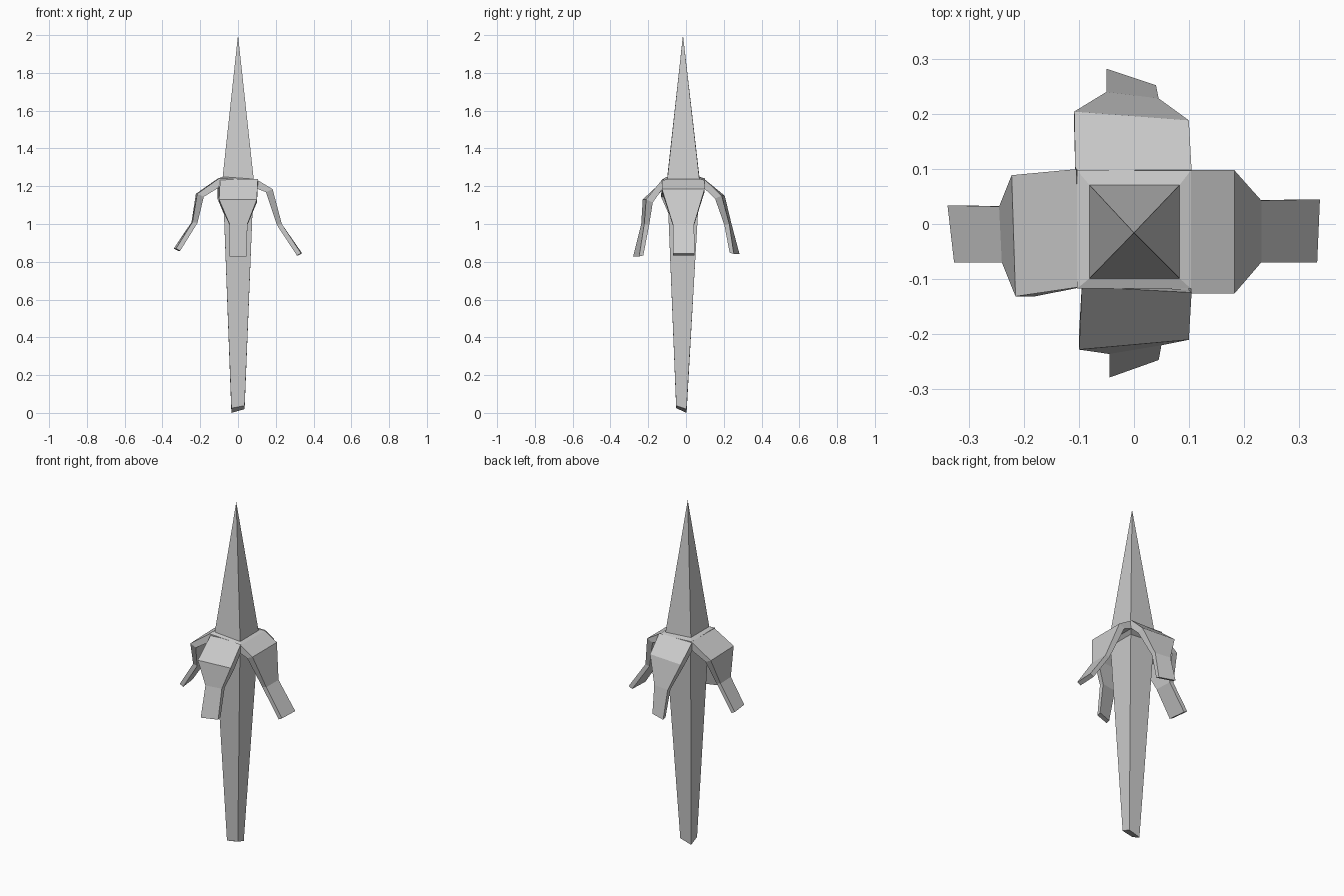
import bpy, bmesh

if "Cube" in bpy.data.objects:
    bpy.data.objects.remove(bpy.data.objects["Cube"])


def loft(name, rings, apex=None):
    """Skin a list of four-point rings, capping the ends (or closing to an apex)."""
    bm = bmesh.new()
    loops = [[bm.verts.new(p) for p in ring] for ring in rings]
    for a, b in zip(loops, loops[1:]):
        for i in range(4):
            j = (i + 1) % 4
            bm.faces.new((a[i], a[j], b[j], b[i]))
    bm.faces.new(loops[0][::-1])
    if apex:
        tip = bm.verts.new(apex)
        for i in range(4):
            bm.faces.new((loops[-1][i], loops[-1][(i + 1) % 4], tip))
    else:
        bm.faces.new(loops[-1])
    bmesh.ops.recalc_face_normals(bm, faces=bm.faces)
    mesh = bpy.data.meshes.new(name)
    bm.to_mesh(mesh)
    bm.free()
    obj = bpy.data.objects.new(name, mesh)
    bpy.context.collection.objects.link(obj)
    return obj


def rect(x0, x1, y0, y1, z_left, z_right):
    return [(x0, y0, z_left), (x1, y0, z_right), (x1, y1, z_right), (x0, y1, z_left)]


# Tapered trunk with slanted foot, shoulder collar and pointed spire
foot = [(-.035, -.052, .025), (.035, -.052, .038), (.035, .003, .02), (-.035, .003, 0)]
loft("trunk_and_spire", [
    foot,
    rect(-.079, .081, -.098, .070, 1.18, 1.17),
    rect(-.104, .104, -.118, .098, 1.20, 1.19),
    rect(-.104, .104, -.118, .098, 1.242, 1.232),
    rect(-.081, .083, -.099, .071, 1.25, 1.238),
], apex=(0, -.016, 2.0))

# Drooping petals: side range (lo, hi), reach at lo and hi, height of outer surface
petals = {
    "left_petal": (0, -1, [(-.115, .100, .100, .105, 1.242), (-.132, .089, .216, .223, 1.16),
                           (-.070, .032, .241, .246, 1.01), (-.070, .034, .328, .340, .87)]),
    "right_petal": (0, 1, [(-.127, .098, .104, .104, 1.232), (-.127, .098, .183, .183, 1.185),
                           (-.070, .043, .232, .232, 1.00), (-.070, .045, .334, .339, .845)]),
    "back_petal": (1, 1, [(-.107, .105, .098, .098, 1.237), (-.109, .100, .205, .189, 1.15),
                          (-.050, .045, .241, .229, 1.00), (-.050, .040, .283, .253, .842)]),
    "front_petal": (1, -1, [(-.095, .105, .114, .125, 1.237), (-.100, .100, .229, .211, 1.13),
                            (-.045, .050, .237, .221, 1.00), (-.045, .045, .280, .248, .828)]),
}
# Thickness at each station: inward and downward offset of the inner surface
insets = [(.005, .045), (.035, .016), (.026, .005), (.022, .012)]

for name, (axis, sign, stations) in petals.items():
    rings = []
    for (lo, hi, reach_lo, reach_hi, z), (inward, down) in zip(stations, insets):
        if name in ("back_petal", "front_petal"):
            down = -.006 if z < .9 else down
        corners = [(lo, reach_lo, z), (hi, reach_hi, z),
                   (hi, reach_hi - inward, z - down), (lo, reach_lo - inward, z - down)]
        rings.append([(sign * r, s, h) if axis == 0 else (s, sign * r, h)
                      for s, r, h in corners])
    loft(name, rings)
